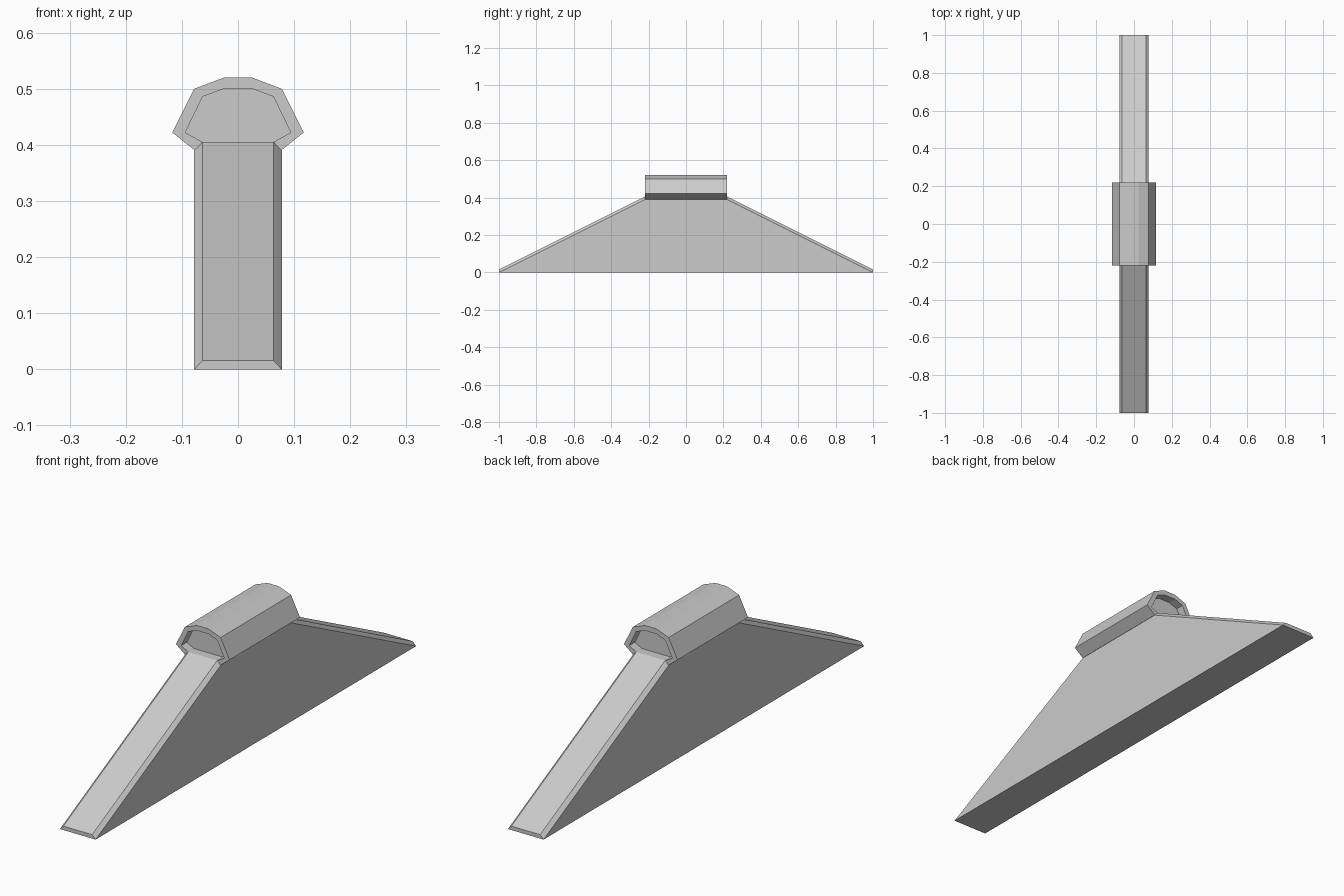
import bpy, bmesh

if "Cube" in bpy.data.objects:
    bpy.data.objects.remove(bpy.data.objects["Cube"])

grey = bpy.data.materials.new("light grey")
grey.diffuse_color = (0.6, 0.6, 0.6, 1)
grey.use_nodes = True
grey.node_tree.nodes["Principled BSDF"].inputs["Base Color"].default_value = grey.diffuse_color


def finish(bm, name):
    bmesh.ops.recalc_face_normals(bm, faces=bm.faces)
    mesh = bpy.data.meshes.new(name)
    bm.to_mesh(mesh)
    bm.free()
    mesh.materials.append(grey)
    obj = bpy.data.objects.new(name, mesh)
    bpy.context.collection.objects.link(obj)
    return obj


def loft(bm, rings):
    """Skin a list of equal-length closed rings and cap both ends."""
    loops = [[bm.verts.new(p) for p in ring] for ring in rings]
    for a, b in zip(loops, loops[1:]):
        for i in range(len(a)):
            j = (i + 1) % len(a)
            bm.faces.new((a[i], a[j], b[j], b[i]))
    return bm.faces.new(loops[0]), bm.faces.new(loops[-1])


# Double ramp body: trapezoid side profile with a chamfered upper edge
HALF, TOP_HALF, RIDGE = 0.078, 0.063, 0.22
side = [(-1, 0), (-RIDGE, 0.39), (RIDGE, 0.39), (1, 0)]
bm = bmesh.new()
loft(bm, [[(x, y, z + dz) for y, z in side]
          for x, dz in ((-HALF, 0), (-TOP_HALF, 0.0155), (TOP_HALF, 0.0155), (HALF, 0))])
# flatten the chamfered loops' underside back into one base: drop the inner bottom faces
bm.faces.ensure_lookup_table()
under = [f for f in bm.faces if all(abs(abs(v.co.y) - 1) < 1e-4 for v in f.verts)]
bmesh.ops.delete(bm, geom=under, context='FACES_ONLY')
edge = lambda sy: sorted((v for v in bm.verts if abs(v.co.y - sy) < 1e-4), key=lambda v: v.co.x)
front, back = edge(-1), edge(1)
bm.faces.new(front)
bm.faces.new(back)
bm.faces.new((front[0], front[-1], back[-1], back[0]))
finish(bm, "ramp_body")

# Ridge cap: seven-sided tube with a recess in each end
outer = [(0.078, 0.391), (0.117, 0.422), (0.078, 0.50), (0.025, 0.52)]
inner = [(0.063, 0.405), (0.094, 0.422), (0.063, 0.486), (0.025, 0.50)]
mirror = lambda half: half + [(-x, z) for x, z in reversed(half)]
DEPTH = 0.035
stations = [(inner, -RIDGE + DEPTH), (inner, -RIDGE), (outer, -RIDGE),
            (outer, RIDGE), (inner, RIDGE), (inner, RIDGE - DEPTH)]
bm = bmesh.new()
loft(bm, [[(x, y, z) for x, z in mirror(half)] for half, y in stations])
finish(bm, "ridge_cap")
